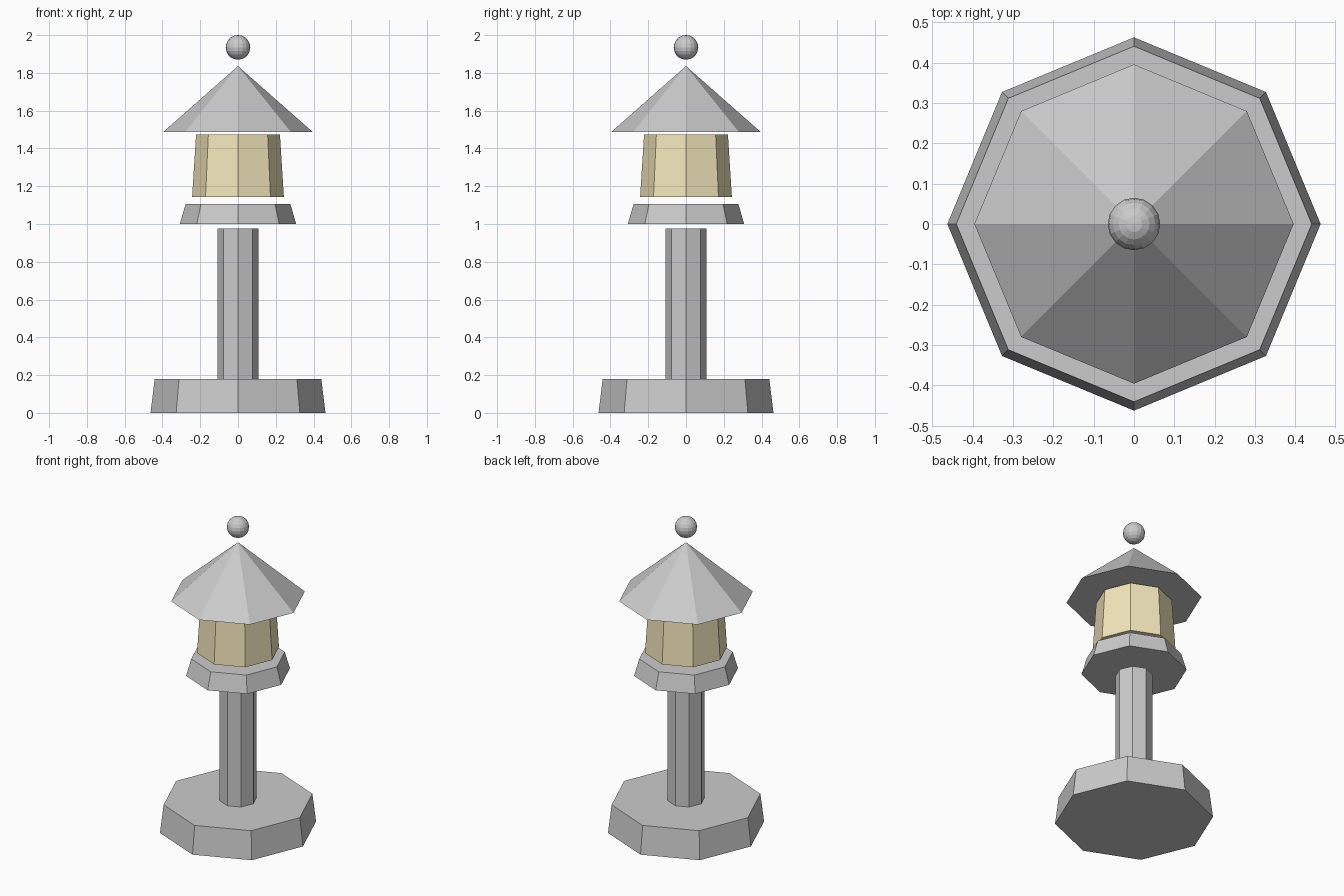
import bpy

if "Cube" in bpy.data.objects:
    bpy.data.objects.remove(bpy.data.objects["Cube"])

SIDES = 8


def octagon_part(name, r_bottom, r_top, z0, z1):
    """Closed eight-sided frustum (or cone when r_top is 0), corners on the axes."""
    bpy.ops.mesh.primitive_cone_add(vertices=SIDES, radius1=r_bottom, radius2=r_top,
                                    depth=z1 - z0, location=(0, 0, (z0 + z1) / 2))
    part = bpy.context.object
    part.name = name
    return part


# Stone base, post and collar
octagon_part("base", 0.463, 0.441, 0.0, 0.18)
octagon_part("post", 0.109, 0.109, 0.18, 0.977)
octagon_part("collar", 0.308, 0.277, 1.0, 1.107)

# Cream light chamber
lantern = octagon_part("light_chamber", 0.243, 0.222, 1.142, 1.473)
cream = bpy.data.materials.new("cream")
cream.diffuse_color = (0.9, 0.8, 0.5, 1)
cream.use_nodes = True
cream.node_tree.nodes["Principled BSDF"].inputs["Base Color"].default_value = cream.diffuse_color
lantern.data.materials.append(cream)

# Pointed roof
octagon_part("roof", 0.396, 0.0, 1.487, 1.836)

# Ball finial
bpy.ops.mesh.primitive_uv_sphere_add(segments=16, ring_count=10, radius=0.065,
                                     location=(0, 0, 1.935))
bpy.context.object.name = "finial"
